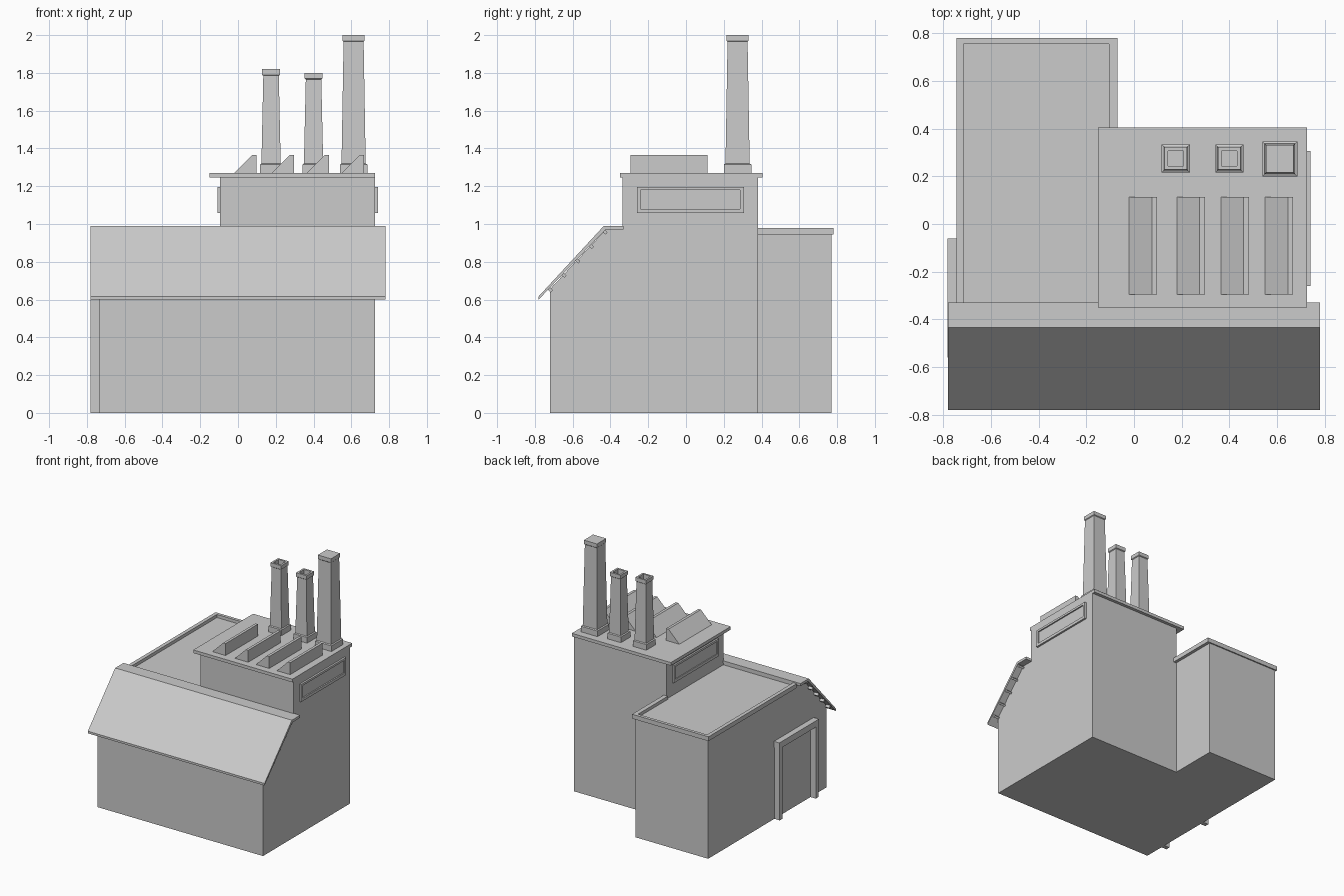
import bpy, bmesh, math
from mathutils import Vector

if "Cube" in bpy.data.objects:
    bpy.data.objects.remove(bpy.data.objects["Cube"])


def finish(name, bm):
    bmesh.ops.recalc_face_normals(bm, faces=bm.faces)
    me = bpy.data.meshes.new(name)
    bm.to_mesh(me)
    bm.free()
    ob = bpy.data.objects.new(name, me)
    bpy.context.collection.objects.link(ob)
    return ob


def extrude(name, points, offset):
    """Flat outline swept along an offset vector."""
    bm = bmesh.new()
    face = bm.faces.new([bm.verts.new(p) for p in points])
    new = bmesh.ops.extrude_face_region(bm, geom=[face], use_keep_orig=True)
    verts = [g for g in new["geom"] if isinstance(g, bmesh.types.BMVert)]
    bmesh.ops.translate(bm, verts=verts, vec=Vector(offset))
    return finish(name, bm)


def box(name, x0, x1, y0, y1, z0, z1):
    return extrude(name, [(x0, y0, z0), (x1, y0, z0), (x1, y1, z0), (x0, y1, z0)], (0, 0, z1 - z0))


def along_x(name, yz, x0, x1):
    return extrude(name, [(x0, y, z) for y, z in yz], (x1 - x0, 0, 0))


def along_y(name, xz, y0, y1):
    return extrude(name, [(x, y0, z) for x, z in xz], (0, y1 - y0, 0))


def stack(name, cx, cy, rings):
    """Square rings (half width, z) joined into one closed tapered shape."""
    bm = bmesh.new()
    prev = None
    for i, (h, z) in enumerate(rings):
        ring = [bm.verts.new((cx + sx * h, cy + sy * h, z))
                for sx, sy in ((-1, -1), (1, -1), (1, 1), (-1, 1))]
        if prev:
            for k in range(4):
                bm.faces.new((prev[k], prev[(k + 1) % 4], ring[(k + 1) % 4], ring[k]))
        if i in (0, len(rings) - 1):
            bm.faces.new(ring)
        prev = ring
    return finish(name, bm)


# Building volumes
along_x("front_hall", [(-0.72, 0), (-0.72, 0.655), (-0.425, 0.97), (-0.335, 0.97), (-0.335, 0)], -0.735, 0.725)
box("tower", -0.095, 0.725, -0.335, 0.38, 0, 1.245)
box("rear_wing", -0.735, -0.095, -0.335, 0.77, 0, 0.955)

# Hall roof with purlins showing under the gable overhangs
along_x("hall_roof", [(-0.78, 0.60), (-0.78, 0.617), (-0.435, 0.99), (-0.33, 0.99),
                      (-0.33, 0.97), (-0.427, 0.97)], -0.78, 0.78)
for i in range(5):
    y, z = -0.722 + 0.0725 * i, 0.655 + 0.0765 * i
    w, d = 0.008, 0.016
    u, n = Vector((0.68, 0.733)), Vector((0.733, -0.68))
    p = Vector((y, z))
    prof = [p - u * w - n * 0.004, p + u * w - n * 0.004, p + u * w + n * d, p - u * w + n * d]
    along_x("purlin_right", prof, 0.725, 0.77)
    along_x("purlin_left", prof, -0.77, -0.735)

# Rear wing parapet around a sunken flat roof
box("parapet_left", -0.745, -0.715, -0.33, 0.78, 0.945, 0.98)
box("parapet_back", -0.715, -0.07, 0.755, 0.78, 0.945, 0.98)
box("parapet_right", -0.105, -0.07, 0.38, 0.755, 0.945, 0.98)

# Tower roof slab
box("tower_roof", -0.15, 0.725, -0.35, 0.405, 1.245, 1.27)

# Saw-tooth skylights
for x in (-0.02, 0.18, 0.365, 0.55):
    along_y("skylight", [(x, 1.27), (x + 0.095, 1.365), (x + 0.117, 1.365), (x + 0.117, 1.27)], -0.295, 0.113)

# Tower windows: raised frame and sunken pane on both sides
for side, a, b in (("right", 0.725, 0.74), ("left", -0.108, -0.095)):
    box("window_sill_" + side, a, b, -0.26, 0.307, 1.057, 1.08)
    box("window_head_" + side, a, b, -0.26, 0.307, 1.18, 1.197)
    box("window_jamb_front_" + side, a, b, -0.26, -0.24, 1.08, 1.18)
    box("window_jamb_back_" + side, a, b, 0.287, 0.307, 1.08, 1.18)
    m = (a + b) / 2
    box("window_pane_" + side, min(m, b) if side == "left" else a, b if side == "left" else m - 0.003,
        -0.24, 0.287, 1.08, 1.18)

# Loading door frame on the left wall
box("door_lintel", -0.782, -0.735, -0.56, -0.06, 0.57, 0.62)
box("door_post_back", -0.782, -0.735, -0.10, -0.065, 0, 0.57)
box("door_post_front", -0.782, -0.735, -0.555, -0.52, 0, 0.57)

# Chimneys: plinth, tapered shaft, collar; the two small ones are open at the top
for name, cx, top, s in (("chimney_left", 0.175, 1.82, 0.047), ("chimney_middle", 0.40, 1.80, 0.047)):
    stack(name, cx, 0.275, [(s + 0.012, 1.27), (s + 0.012, 1.315), (s + 0.004, 1.32), (s - 0.006, top - 0.035),
                            (s, top - 0.03), (s, top), (s - 0.015, top), (s - 0.015, top - 0.06)])
stack("chimney_tall", 0.612, 0.273, [(0.073, 1.27), (0.073, 1.315), (0.064, 1.32), (0.053, 1.965),
                                     (0.058, 1.97), (0.058, 2.0)])
